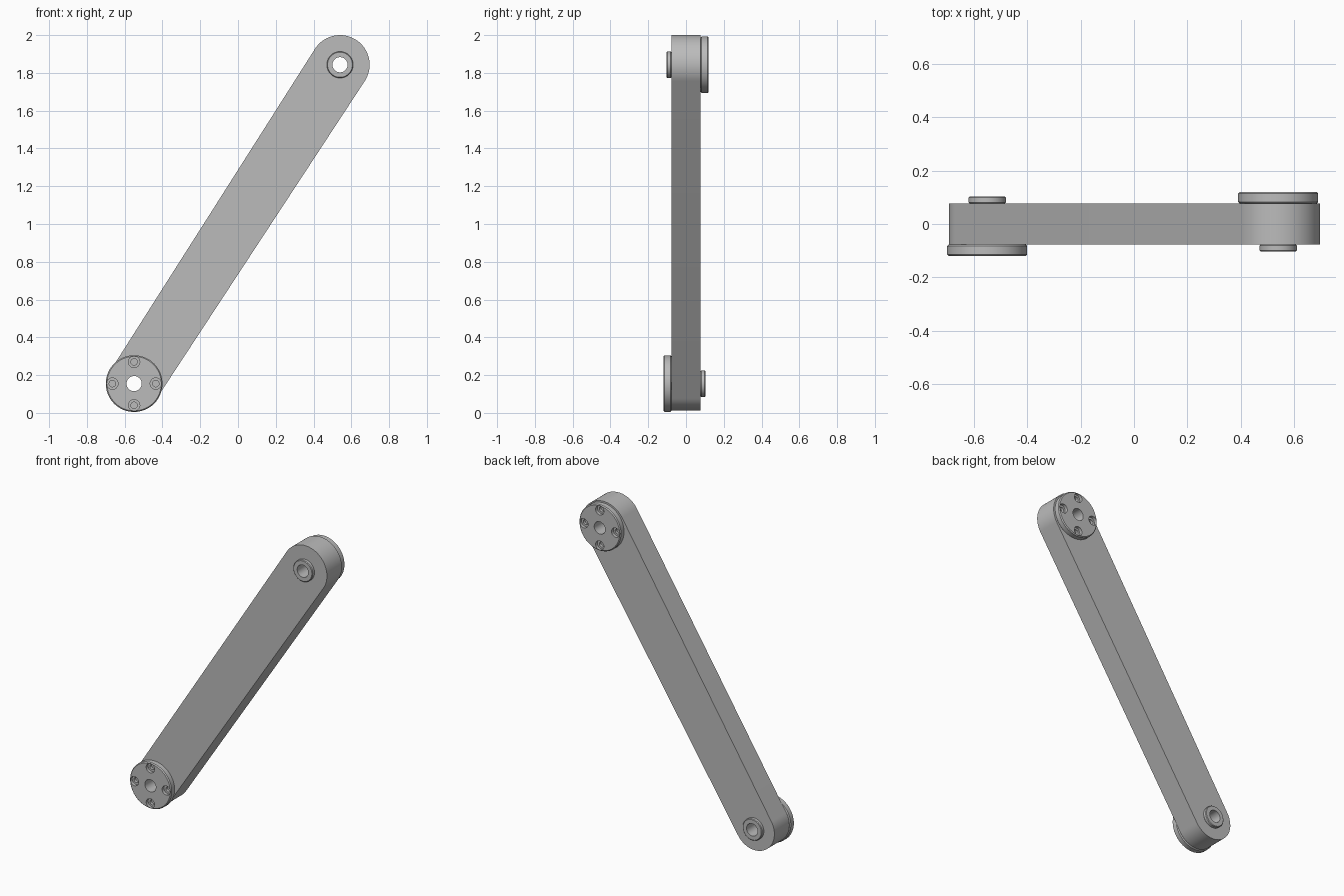
import bpy, bmesh, math
from mathutils import Vector

if "Cube" in bpy.data.objects:
    bpy.data.objects.remove(bpy.data.objects["Cube"])

metal = bpy.data.materials.new("grey_metal")
metal.use_nodes = True
metal.diffuse_color = (0.5, 0.5, 0.5, 1)
metal.node_tree.nodes["Principled BSDF"].inputs["Base Color"].default_value = (0.5, 0.5, 0.5, 1)

LOW, HIGH = Vector((-0.55, 0, 0.155)), Vector((0.54, 0, 1.843))
LOW_R, HIGH_R = 0.143, 0.157
HALF = 0.077            # half thickness of the arm
BORE = 0.04
STEPS = 64


def make_object(name, bm):
    bmesh.ops.recalc_face_normals(bm, faces=bm.faces)
    mesh = bpy.data.meshes.new(name)
    bm.to_mesh(mesh)
    bm.free()
    mesh.materials.append(metal)
    obj = bpy.data.objects.new(name, mesh)
    bpy.context.collection.objects.link(obj)
    return obj


def lathe(name, profile, center, closed):
    """Spin (radius, y) points around the y axis through center."""
    bm = bmesh.new()
    verts = [bm.verts.new(center + Vector((r, y, 0))) for r, y in profile]
    pairs = list(zip(verts, verts[1:]))
    if closed:
        pairs.append((verts[-1], verts[0]))
    edges = [bm.edges.new(p) for p in pairs]
    bmesh.ops.spin(bm, geom=verts + edges, cent=center, axis=(0, 1, 0),
                   angle=math.tau, steps=STEPS)
    bmesh.ops.remove_doubles(bm, verts=bm.verts, dist=1e-5)
    return make_object(name, bm)


def ring(name, center, side, radius, top, bevel):
    """Bored disc standing on one face of the arm, with chamfered rims."""
    a, b = HALF, top
    pts = [(BORE, a), (radius - bevel, a), (radius, a + bevel),
           (radius, b - bevel), (radius - bevel, b), (BORE, b)]
    return lathe(name, [(r, side * y) for r, y in pts], center, True)


def cut(obj, cutters):
    bpy.context.view_layer.objects.active = obj
    for cutter in cutters:
        mod = obj.modifiers.new("cut", "BOOLEAN")
        mod.operation, mod.solver, mod.object = "DIFFERENCE", "EXACT", cutter
        bpy.ops.object.modifier_apply(modifier=mod.name)
        bpy.data.objects.remove(cutter)


def make_arm():
    """Tapered bar with a round end at each pivot."""
    axis = HIGH - LOW
    heading = math.atan2(axis.z, axis.x)
    tilt = math.asin((HIGH_R - LOW_R) / axis.length)
    bm = bmesh.new()
    outline = []
    for center, radius, mid, half in ((HIGH, HIGH_R, heading, math.pi / 2 + tilt),
                                      (LOW, LOW_R, heading + math.pi, math.pi / 2 - tilt)):
        for i in range(41):
            a = mid - half + 2 * half * i / 40
            outline.append(bm.verts.new(
                center + Vector((radius * math.cos(a), -HALF, radius * math.sin(a)))))
    face = bm.faces.new(outline)
    moved = bmesh.ops.extrude_face_region(bm, geom=[face])["geom"]
    bmesh.ops.translate(bm, vec=(0, 2 * HALF, 0),
                        verts=[g for g in moved if isinstance(g, bmesh.types.BMVert)])
    return make_object("arm", bm)


# Arm with a bore at each pivot
arm = make_arm()
cut(arm, [lathe("bore_cutter", [(0, -0.3), (BORE, -0.3), (BORE, 0.3), (0, 0.3)], c, False)
          for c in (LOW, HIGH)])
parts = [arm]

# Each pivot: a bolted flange on one face and a small boss on the other
for label, center, side in (("lower", LOW, -1), ("upper", HIGH, 1)):
    flange = ring(label + "_flange", center, side, 0.15, 0.12, 0.006)
    # Stepped screw holes
    hole = [(0, 0.082), (0.017, 0.082), (0.017, 0.1), (0.03, 0.1), (0.03, 0.14), (0, 0.14)]
    cutters = []
    for i in range(4):
        a = i * math.pi / 2
        spot = center + Vector((0.115 * math.cos(a), 0, 0.115 * math.sin(a)))
        cutters.append(lathe("screw_cutter", [(r, side * y) for r, y in hole], spot, False))
    cut(flange, cutters)
    boss = ring(label + "_boss", center, -side, 0.07, 0.103, 0.004)
    parts += [flange, boss]

# Smooth round walls, crisp edges
bpy.ops.object.select_all(action="DESELECT")
for obj in parts:
    obj.select_set(True)
bpy.context.view_layer.objects.active = arm
bpy.ops.object.shade_smooth_by_angle(angle=math.radians(30))
